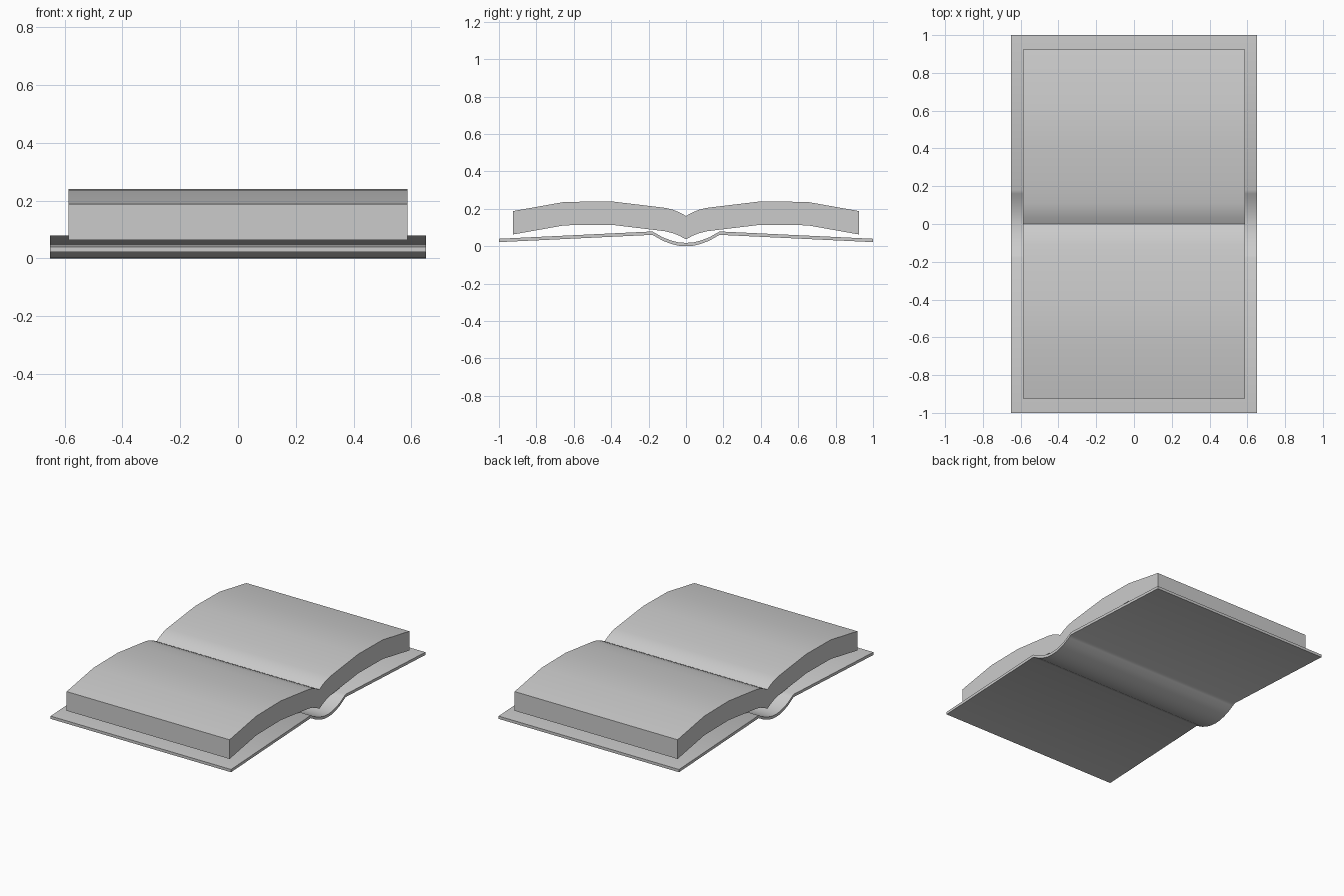
import bpy, bmesh, math

if "Cube" in bpy.data.objects:
    bpy.data.objects.remove(bpy.data.objects["Cube"])


def extrude_profile(name, half, thickness, half_width):
    """Mirror a half profile (y, z of the lower side) about y = 0, thicken it upward, extrude along x."""
    lower = [(-y, z) for y, z in reversed(half[1:])] + half
    upper = [(y, z + thickness) for y, z in reversed(lower)]
    n = len(lower)
    ring = lower + upper
    bm = bmesh.new()
    ends = [[bm.verts.new((x, y, z)) for y, z in ring] for x in (-half_width, half_width)]
    # long faces around the profile
    for i in range(2 * n):
        j = (i + 1) % (2 * n)
        bm.faces.new((ends[0][i], ends[0][j], ends[1][j], ends[1][i]))
    # end caps as strips of quads
    for e in ends:
        for i in range(n - 1):
            bm.faces.new((e[i], e[i + 1], e[2 * n - 2 - i], e[2 * n - 1 - i]))
    bmesh.ops.recalc_face_normals(bm, faces=bm.faces)
    mesh = bpy.data.meshes.new(name)
    bm.to_mesh(mesh)
    bm.free()
    obj = bpy.data.objects.new(name, mesh)
    bpy.context.collection.objects.link(obj)
    bpy.ops.object.select_all(action='DESELECT')
    obj.select_set(True)
    bpy.context.view_layer.objects.active = obj
    bpy.ops.object.shade_smooth_by_angle(angle=math.radians(35))
    return obj


# cover: two sloping boards joined by a rounded spine
extrude_profile("cover", [(0, 0.0), (0.04, 0.003), (0.08, 0.013), (0.125, 0.03),
                          (0.16, 0.05), (0.18, 0.061), (1.0, 0.022)], 0.018, 0.65)

# page block: two arched halves meeting in a gutter
extrude_profile("pages", [(0, 0.037), (0.035, 0.056), (0.07, 0.07), (0.11, 0.08),
                          (0.2, 0.091), (0.4, 0.115), (0.65, 0.112), (0.925, 0.063)], 0.125, 0.587)
